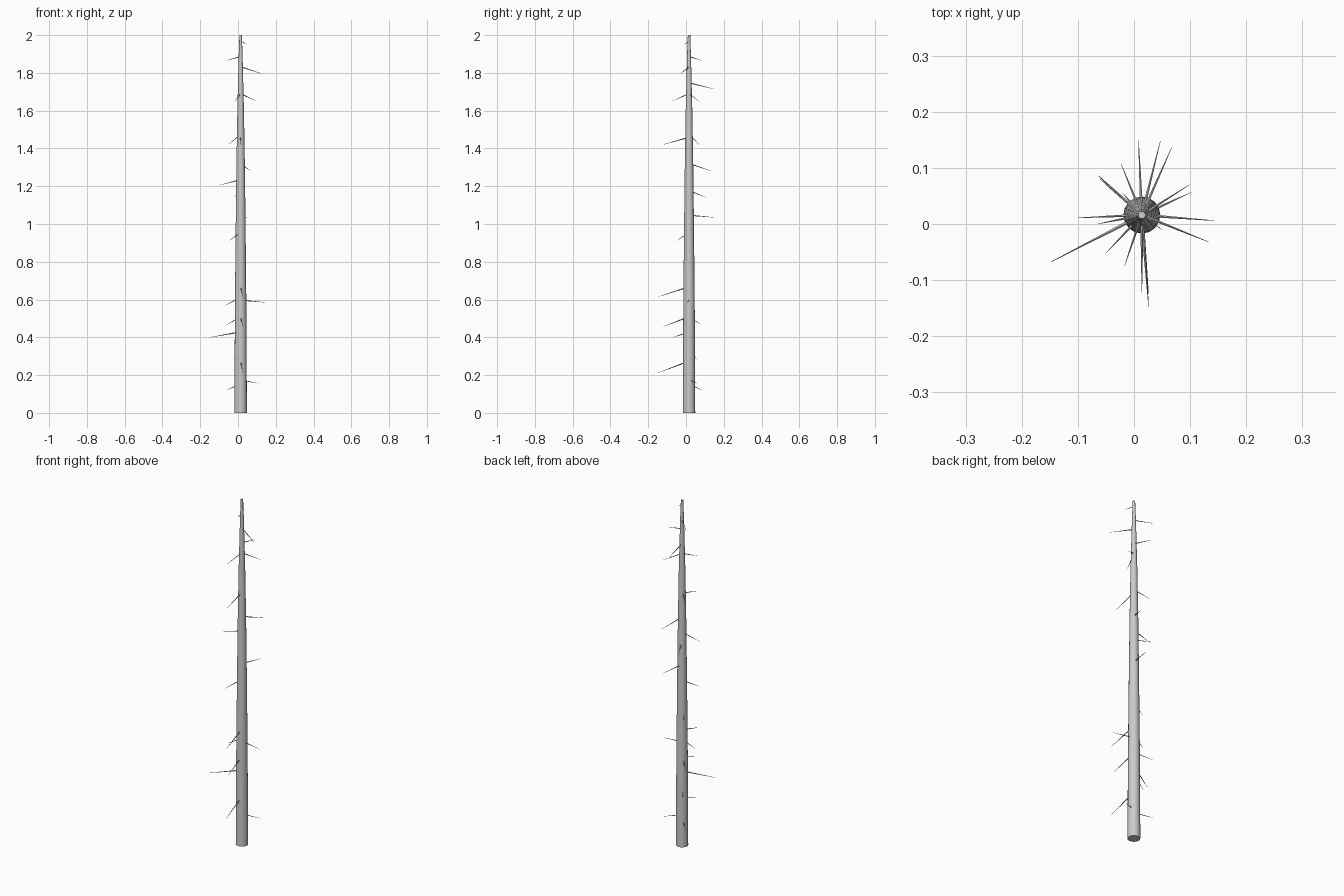
import bpy, bmesh
from mathutils import Vector

if "Cube" in bpy.data.objects:
    bpy.data.objects.remove(bpy.data.objects["Cube"])

CX, CY = 0.014, 0.016
# trunk profile: (height, radius)
PROFILE = [(0, .033), (.25, .032), (.6, .030), (1.0, .026), (1.3, .0225),
           (1.6, .0175), (1.8, .0125), (1.9, .010), (2.0, .0065)]


def trunk_radius(z):
    for (z0, r0), (z1, r1) in zip(PROFILE, PROFILE[1:]):
        if z <= z1:
            return r0 + (r1 - r0) * (z - z0) / (z1 - z0)
    return PROFILE[-1][1]


def tube(name, points, radii, sides):
    """Tapered closed tube through the given points."""
    bm = bmesh.new()
    axis = (points[-1] - points[0]).normalized()
    rot = axis.to_track_quat('Z', 'Y')
    rings = []
    for p, r in zip(points, radii):
        res = bmesh.ops.create_circle(bm, segments=sides, radius=r)
        for v in res['verts']:
            v.co = rot @ v.co + p
        rings.append(res['verts'])
    for a, b in zip(rings, rings[1:]):
        for i in range(sides):
            j = (i + 1) % sides
            bm.faces.new((a[i], a[j], b[j], b[i]))
    bm.faces.new(rings[0])
    bm.faces.new(rings[-1])
    bmesh.ops.recalc_face_normals(bm, faces=bm.faces)
    mesh = bpy.data.meshes.new(name)
    bm.to_mesh(mesh)
    bm.free()
    obj = bpy.data.objects.new(name, mesh)
    bpy.context.collection.objects.link(obj)
    bpy.ops.object.select_all(action='DESELECT')
    obj.select_set(True)
    bpy.context.view_layer.objects.active = obj
    bpy.ops.object.shade_smooth_by_angle(angle=0.9)
    return obj


# trunk
tube("trunk", [Vector((CX, CY, z)) for z, r in PROFILE], [r for z, r in PROFILE], 16)

# dead branch stubs: tip x, tip y, tip z, height where it leaves the bark
BRANCHES = [
    (.05, -.01, 1.95, 1.965), (-.063, .086, 1.865, 1.885), (.133, -.032, 1.793, 1.83),
    (.008, .150, 1.714, 1.745), (.099, .070, 1.65, 1.685), (-.017, -.075, 1.65, 1.685),
    (.014, -.122, 1.42, 1.455), (-.05, .07, 1.42, 1.465), (.067, .136, 1.28, 1.315),
    (-.10, .011, 1.205, 1.23), (-.023, .107, 1.14, 1.17), (.047, .148, 1.035, 1.045),
    (-.05, -.052, .91, .945), (-.02, .045, .73, .77), (.026, -.147, .615, .66),
    (.143, .006, .585, .595), (-.065, .0, .57, .60), (-.06, .08, .465, .50),
    (.026, -.125, .455, .50), (-.147, -.067, .40, .425), (-.02, .055, .28, .33),
    (.026, -.147, .212, .265), (.103, .057, .157, .17), (-.063, .085, .12, .145),
]
for n, (x, y, z, zb) in enumerate(BRANCHES, 1):
    tip = Vector((x, y, z))
    out = Vector((x - CX, y - CY, 0)).normalized()
    # start just inside the bark
    base = Vector((CX, CY, zb)) + out * trunk_radius(zb) * 0.8
    length = (tip - base).length
    r = 0.0018 + 0.010 * length
    tube(f"branch_{n:02d}", [base, base.lerp(tip, .5), tip], [r, r * .6, r * .15], 6)
